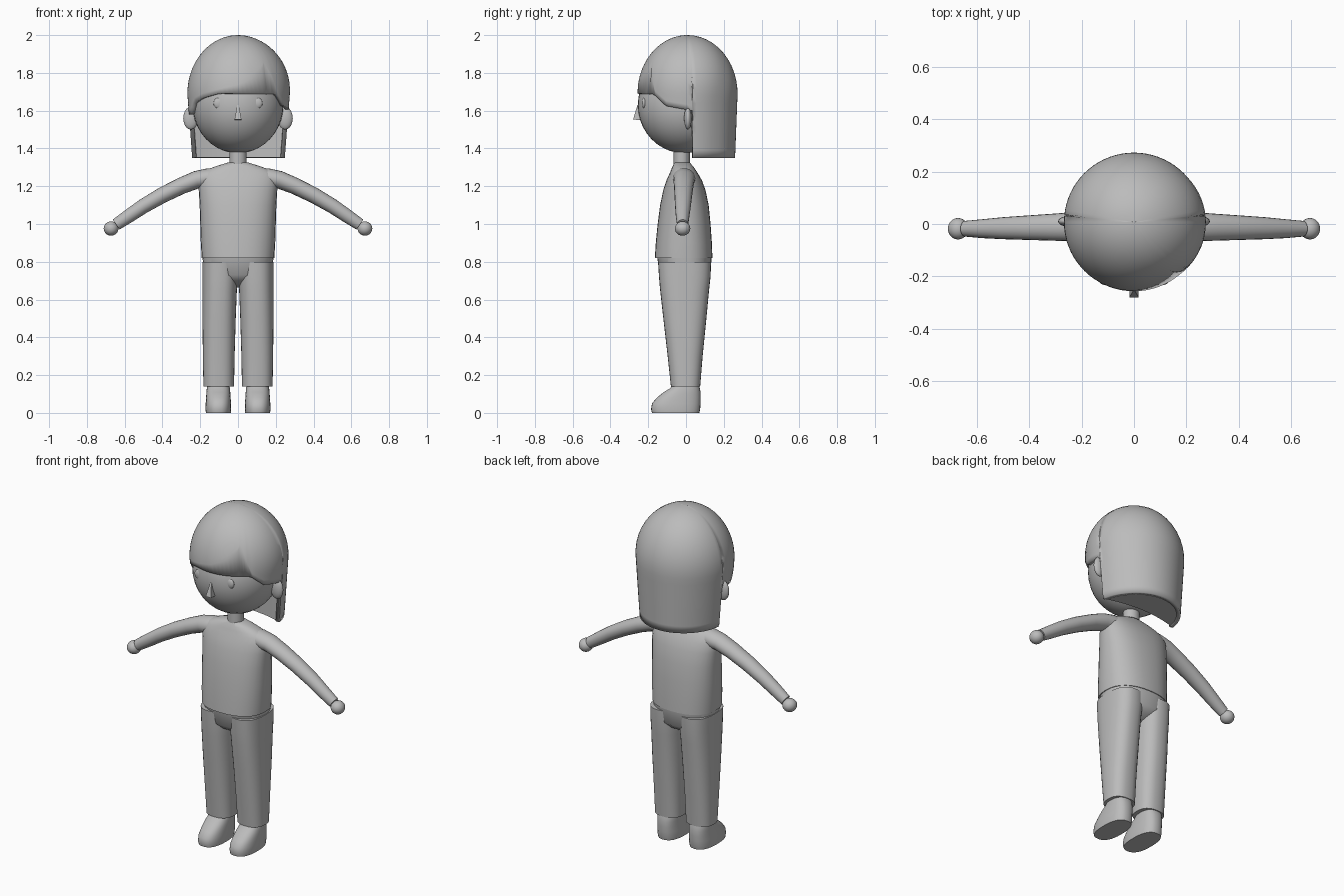
import bpy, bmesh, math
from mathutils import Vector

if "Cube" in bpy.data.objects:
    bpy.data.objects.remove(bpy.data.objects["Cube"])

GREY = bpy.data.materials.new("plain grey")
GREY.diffuse_color = (0.5, 0.5, 0.5, 1)
GREY.use_nodes = True
GREY.node_tree.nodes["Principled BSDF"].inputs["Base Color"].default_value = GREY.diffuse_color


def finish(name, bm, angle=50):
    bmesh.ops.recalc_face_normals(bm, faces=bm.faces)
    me = bpy.data.meshes.new(name)
    bm.to_mesh(me)
    bm.free()
    ob = bpy.data.objects.new(name, me)
    bpy.context.collection.objects.link(ob)
    me.materials.append(GREY)
    bpy.ops.object.select_all(action='DESELECT')
    ob.select_set(True)
    bpy.context.view_layer.objects.active = ob
    if angle:
        bpy.ops.object.shade_smooth_by_angle(angle=math.radians(angle))
    return ob


def skin(name, rings, angle=50):
    """Join rings of points into a closed, capped body."""
    bm = bmesh.new()
    rows = [[bm.verts.new(p) for p in r] for r in rings]
    n = len(rows[0])
    for a, b in zip(rows, rows[1:]):
        for i in range(n):
            j = (i + 1) % n
            bm.faces.new((a[i], a[j], b[j], b[i]))
    bm.faces.new(rows[0])
    bm.faces.new(rows[-1])
    return finish(name, bm, angle)


def spow(v, p):
    return math.copysign(abs(v) ** p, v)


def loft(name, rows, power=0.85, n=32):
    """Rows are (z, centre x, half width, front y, back y)."""
    rings = []
    for z, cx, rx, y0, y1 in rows:
        ring = []
        for i in range(n):
            t = 2 * math.pi * i / n
            ring.append((cx + rx * spow(math.cos(t), power),
                         (y0 + y1) / 2 + (y1 - y0) / 2 * spow(math.sin(t), power), z))
        rings.append(ring)
    return skin(name, rings)


def ball(name, centre, radii, seg=32):
    bm = bmesh.new()
    bmesh.ops.create_uvsphere(bm, u_segments=seg, v_segments=seg // 2, radius=1)
    for v in bm.verts:
        v.co = Vector([c + r * k for c, r, k in zip(centre, radii, v.co)])
    return finish(name, bm)


def lerp(table, x):
    for (a, p), (b, q) in zip(table, table[1:]):
        if x <= b:
            return p + (q - p) * max(0, x - a) / (b - a)
    return table[-1][1]


# Head, nose and neck
ball("head", (0, -0.01, 1.63), (0.24, 0.245, 0.255), 40)
bm = bmesh.new()
base = [bm.verts.new(p) for p in ((-.018, -.235, 1.55), (.018, -.235, 1.55),
                                  (.018, -.28, 1.553), (-.018, -.28, 1.553))]
top = [bm.verts.new(p) for p in ((-.004, -.235, 1.63), (.004, -.235, 1.63),
                                 (.004, -.257, 1.63), (-.004, -.257, 1.63))]
bm.faces.new(base)
bm.faces.new(top)
for i in range(4):
    bm.faces.new((base[i], base[(i + 1) % 4], top[(i + 1) % 4], top[i]))
finish("nose", bm, 0)
loft("neck", [(1.29, 0, .045, -.065, .02), (1.42, 0, .045, -.065, .02)], 1)

# Hair cap, a shell running from the crown down to a hairline that varies round the head
HAIRLINE = [(-180, 1.35), (-96, 1.35), (-95, 1.58), (-72, 1.58), (-60, 1.64),
            (-45, 1.665), (0, 1.715), (20, 1.76), (33, 1.81), (36, 1.835),
            (43, 1.76), (50, 1.68), (65, 1.625), (95, 1.60), (96, 1.35), (180, 1.35)]
MID, HX, HY, HZ = 1.69, 0.268, 0.265, 0.31
BULGE = Vector((0.85, -0.1, 0.6)).normalized()


def hair_point(deg, z, shrink=1.0):
    a = math.radians(deg)
    if z >= MID:
        r = math.sqrt(max(0, 1 - ((z - MID) / HZ) ** 2))
        sx = sy = r
    else:
        f = (MID - z) / (MID - 1.35)
        sx, sy = 1 - 0.09 * f, 1 - 0.05 * f
    p = Vector((HX * sx * math.sin(a), -HY * sy * math.cos(a), 0)) * shrink
    d = Vector((p.x / HX, p.y / HY, max(0, z - MID) / HZ))
    p += Vector((d.x, d.y, 0)) * 0.03 * max(0, d.normalized().dot(BULGE) - 0.6 if d.length else 0)
    return Vector((p.x, p.y + 0.008, z))


angles = sorted(set(range(-180, 180, 5)) | {-96, 96, 33, 36, 43})
bm = bmesh.new()
crown = bm.verts.new((0, 0.008, 2.0))
ROWS = 20
columns = []
for deg in angles:
    edge = lerp(HAIRLINE, deg)
    # spread the rows evenly along the rounded top, then down the straight drop
    end = math.acos(min(1, max(0, (edge - MID) / HZ)))
    drop = max(0, MID - edge)
    col = []
    for k in range(1, ROWS + 1):
        s = k / ROWS * (end * HZ + drop)
        z = MID + HZ * math.cos(s / HZ) if s < end * HZ else MID - (s - end * HZ)
        col.append(bm.verts.new(hair_point(deg, z)))
    columns.append(col)
for i, a in enumerate(columns):
    b = columns[(i + 1) % len(columns)]
    bm.faces.new((crown, a[0], b[0]))
    for k in range(ROWS - 1):
        bm.faces.new((a[k], a[k + 1], b[k + 1], b[k]))
cap = finish("hair_cap", bm)
solid = cap.modifiers.new("thickness", 'SOLIDIFY')
solid.thickness = 0.022
solid.offset = -1

# Solid hair hanging behind the neck, with a gently hollow front
rings = []
for z in (1.352, 1.45, 1.55, 1.65, 1.72):
    ring = [hair_point(96 + 168 * i / 24, z, 0.985) for i in range(25)]
    w = ring[0].x
    for i in range(1, 12):
        x = -w + 2 * w * i / 12
        ring.append(Vector((x, 0.035 + 0.04 * (1 - (x / w) ** 2), z)))
    rings.append(ring)
skin("hair_back", rings)

# Shirt body and trouser hips
loft("shirt_body", [(.82, 0, .192, -.165, .14), (.9, 0, .197, -.16, .137),
                    (1.0, 0, .2, -.15, .13), (1.1, 0, .203, -.137, .12),
                    (1.18, 0, .208, -.12, .103), (1.23, 0, .21, -.104, .085),
                    (1.265, 0, .2, -.088, .065), (1.285, 0, .17, -.08, .052),
                    (1.305, 0, .12, -.072, .038), (1.325, 0, .055, -.06, .02)])
loft("trouser_hips", [(.665, 0, .05, -.05, .04), (.70, 0, .12, -.11, .10),
                      (.73, 0, .18, -.138, .128), (.825, 0, .188, -.153, .136)])

for s, side in ((-1, "left"), (1, "right")):
    # Face details
    ball(side + "_eye", (s * .1, -.222, 1.64), (.03, .012, .03), 20)
    ball(side + "_ear", (s * .25, .01, 1.56), (.04, .02, .06), 20)

    # Sleeve, swept along a drooping arc: x, y, z, depth, thickness
    path = [(.08, -.01, 1.235, .06, .055), (.16, -.01, 1.243, .06, .052),
            (.22, -.01, 1.234, .056, .047), (.3, -.012, 1.202, .052, .044),
            (.4, -.014, 1.153, .047, .042), (.5, -.016, 1.095, .042, .039),
            (.58, -.018, 1.041, .036, .036), (.645, -.018, .997, .03, .032)]
    rings = []
    for i, (x, y, z, ry, rt) in enumerate(path):
        a, b = path[max(0, i - 1)], path[min(len(path) - 1, i + 1)]
        t = math.atan2(b[2] - a[2], b[0] - a[0])
        rings.append([(s * (x - math.sin(t) * rt * math.sin(u)), y + ry * math.cos(u),
                       z + math.cos(t) * rt * math.sin(u))
                      for u in (2 * math.pi * k / 20 for k in range(20))])
    skin(side + "_sleeve", rings)
    ball(side + "_hand", (s * .672, -.018, .976), (.039, .041, .038), 24)

    # Trouser leg and shoe
    loft(side + "_trouser_leg", [(.14, s * .102, .081, -.08, .075),
                                 (.3, s * .102, .084, -.097, .088),
                                 (.5, s * .1, .088, -.12, .108),
                                 (.65, s * .097, .091, -.137, .122),
                                 (.72, s * .095, .094, -.143, .13),
                                 (.8, s * .095, .094, -.148, .133)], 0.8)
    loft(side + "_shoe", [(0, s * .104, .066, -.18, .07), (.02, s * .104, .068, -.185, .075),
                          (.05, s * .104, .067, -.18, .077), (.08, s * .104, .065, -.155, .078),
                          (.11, s * .104, .063, -.118, .077), (.13, s * .104, .061, -.085, .073),
                          (.15, s * .104, .058, -.07, .068)], 0.8)
